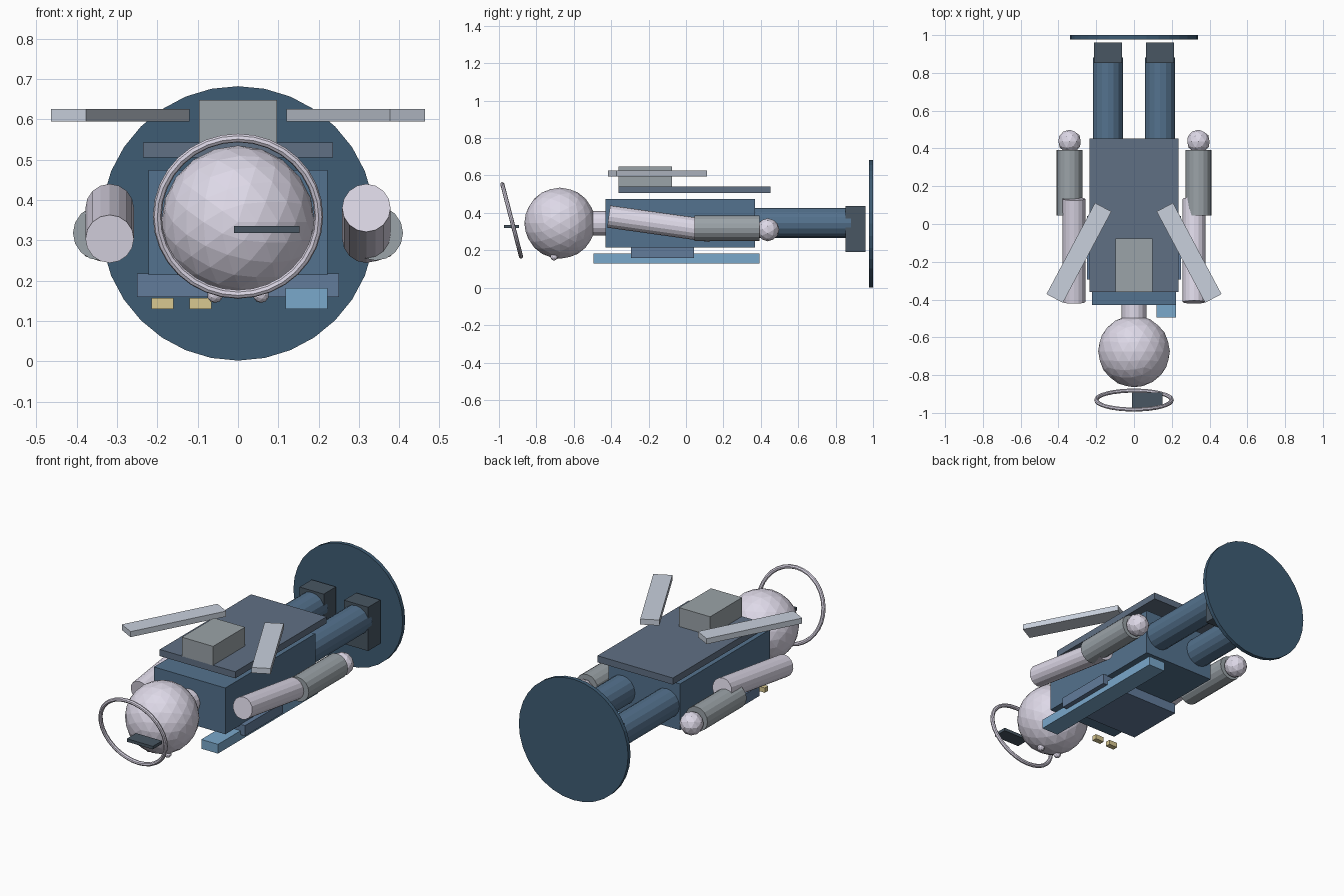
import bpy
from math import radians

if "Cube" in bpy.data.objects:
    bpy.data.objects.remove(bpy.data.objects["Cube"])

def lin(c):
    c /= 255
    return c / 12.92 if c <= 0.04045 else ((c + 0.055) / 1.055) ** 2.4

def mat(name, r, g, b):
    m = bpy.data.materials.new(name)
    m.diffuse_color = (lin(r), lin(g), lin(b), 1)
    m.use_nodes = True
    m.node_tree.nodes["Principled BSDF"].inputs["Base Color"].default_value = m.diffuse_color
    return m

SKIN = mat("pale", 222, 217, 232)
SUIT = mat("suit_blue", 84, 114, 142)
NAVY = mat("base_navy", 62, 92, 116)
SLATE = mat("slate", 96, 112, 132)
BELT = mat("belt_blue", 98, 124, 155)
DARK = mat("boot_dark", 72, 86, 98)
STEEL = mat("steel", 155, 163, 168)
BLADE = mat("blade_grey", 200, 208, 220)
SKY = mat("sky_blue", 122, 168, 203)
SAND = mat("sand", 216, 200, 145)

def finish(name, m):
    o = bpy.context.object
    o.name = name
    o.data.materials.append(m)
    return o

def box(name, x, y, z, m):
    """Box from (min, max) ranges."""
    bpy.ops.mesh.primitive_cube_add(size=1, location=[sum(r) / 2 for r in (x, y, z)])
    o = finish(name, m)
    o.scale = [r[1] - r[0] for r in (x, y, z)]
    return o

def rod(name, r, length, loc, m, sides=16, tilt=0):
    """Cylinder lying along y, tilted in the yz plane."""
    bpy.ops.mesh.primitive_cylinder_add(vertices=sides, radius=r, depth=length, location=loc,
                                        rotation=(radians(90 + tilt), 0, 0))
    return finish(name, m)

def ball(name, r, loc, m, sub):
    bpy.ops.mesh.primitive_ico_sphere_add(subdivisions=sub, radius=r, location=loc,
                                          rotation=(radians(90), 0, 0))
    return finish(name, m)

# Stand disc, body and head
rod("base_disc", 0.34, 0.022, (0, 0.989, 0.342), NAVY, 32)
box("torso", (-0.222, 0.222), (-0.43, 0.37), (0.214, 0.474), SUIT)
rod("neck", 0.065, 0.12, (0, -0.46, 0.345), SKIN)
ball("head", 0.19, (0, -0.674, 0.345), SKIN, 3)

# Back plate and pack
box("back_plate", (-0.235, 0.235), (-0.36, 0.452), (0.505, 0.542), SLATE)
box("back_pack", (-0.097, 0.097), (-0.36, -0.076), (0.54, 0.648), STEEL)

# Front gear
box("chest_belt", (-0.25, 0.25), (-0.294, 0.043), (0.16, 0.218), BELT)
box("side_strap", (0.118, 0.222), (-0.495, 0.392), (0.13, 0.182), SKY)
for i, x in enumerate((-0.187, -0.093)):
    box(f"badge_{i}", (x - 0.027, x + 0.027), (-0.425, -0.395), (0.13, 0.157), SAND)

# Tilted ring over the head with its small plate
bpy.ops.mesh.primitive_torus_add(location=(0, -0.932, 0.36), rotation=(radians(90 + 14.5), 0, 0),
                                 major_radius=0.2, minor_radius=0.011,
                                 major_segments=32, minor_segments=8)
finish("halo_ring", SKIN)
box("ring_plate", (-0.01, 0.152), (-0.974, -0.892), (0.318, 0.335), DARK)

# Paired parts
for side, s in (("left", -1), ("right", 1)):
    ball(f"{side}_eye", 0.02, (s * 0.057, -0.705, 0.165), SKIN, 2)
    rod(f"{side}_upper_arm", 0.06, 0.552, (s * 0.318, -0.14, 0.342), SKIN, 16, -8 * s)
    rod(f"{side}_forearm", 0.068, 0.348, (s * 0.341, 0.219, 0.318), STEEL)
    ball(f"{side}_hand", 0.062, (s * 0.341, 0.437, 0.31), SKIN, 2)
    rod(f"{side}_leg", 0.08, 0.53, (s * 0.138, 0.617, 0.346), SUIT)
    cx = s * 0.138
    box(f"{side}_foot", (cx - 0.075, cx + 0.075), (0.852, 0.96), (0.19, 0.436), DARK)
    wing = box(f"{side}_blade", (s * 0.2915 - 0.049, s * 0.2915 + 0.049),
               (-0.426, 0.121), (0.595, 0.626), BLADE)
    wing.rotation_euler.z = radians(28 * s)
